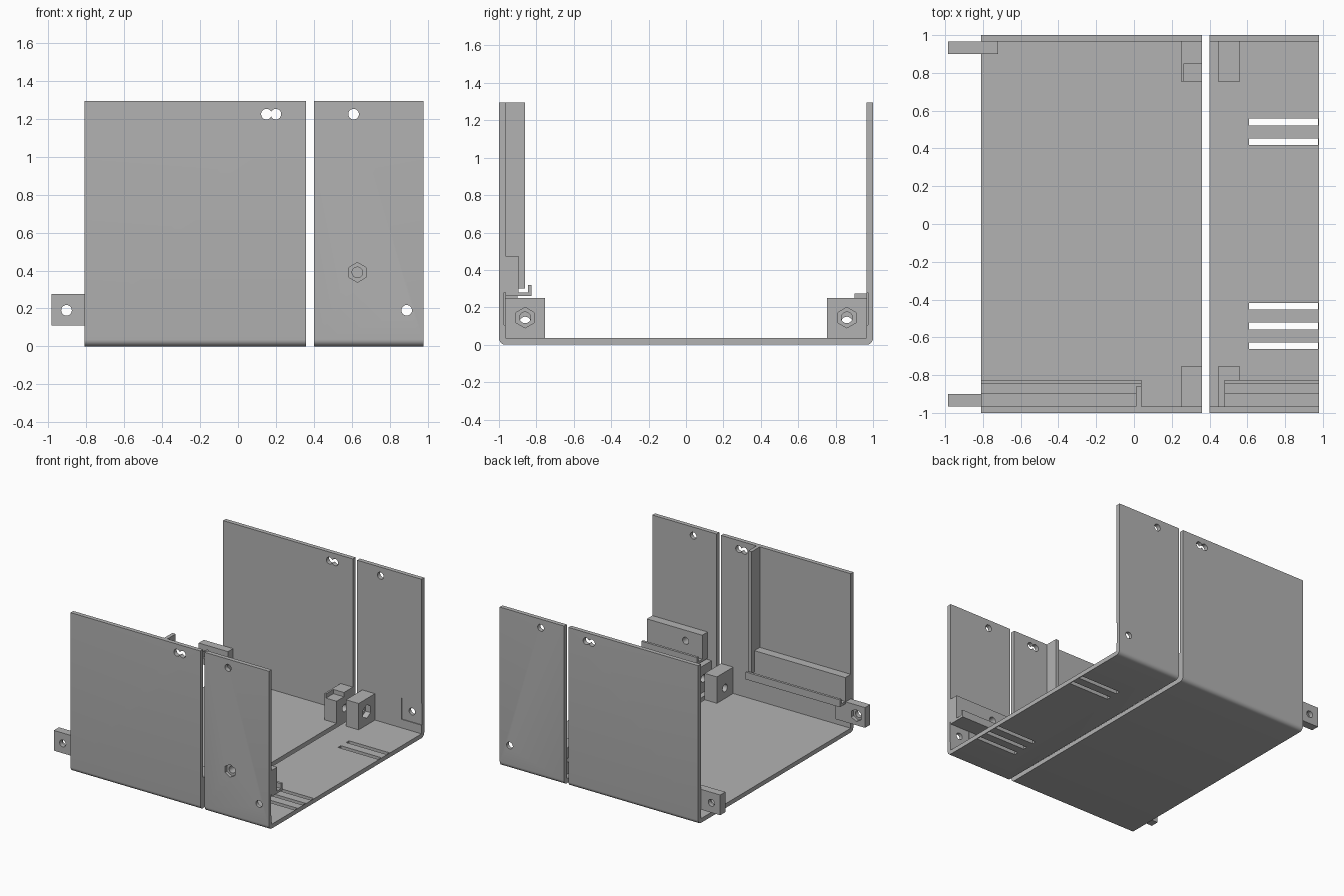
import bpy, bmesh, math
from mathutils import Matrix, Vector

cube = bpy.data.objects.get("Cube")
if cube:
    bpy.data.objects.remove(cube, do_unlink=True)

grey = bpy.data.materials.new("plain grey")
grey.use_nodes = True
COLOUR = (0.45, 0.45, 0.45, 1)
grey.diffuse_color = COLOUR
grey.node_tree.nodes["Principled BSDF"].inputs["Base Color"].default_value = COLOUR

T = 0.035      # sheet thickness
H = 1.295      # wall height


def make(name, bm):
    bmesh.ops.recalc_face_normals(bm, faces=bm.faces)
    me = bpy.data.meshes.new(name)
    bm.to_mesh(me)
    bm.free()
    me.materials.append(grey)
    ob = bpy.data.objects.new(name, me)
    bpy.context.collection.objects.link(ob)
    return ob


def extrude_x(name, profile, x0, x1):
    """Sweep a closed (y, z) profile along x."""
    bm = bmesh.new()
    face = bm.faces.new([bm.verts.new((x0, y, z)) for y, z in profile])
    ext = bmesh.ops.extrude_face_region(bm, geom=[face])
    verts = [g for g in ext["geom"] if isinstance(g, bmesh.types.BMVert)]
    bmesh.ops.translate(bm, verts=verts, vec=(x1 - x0, 0, 0))
    return make(name, bm)


def box(name, x, y, z):
    y = sorted(y)
    return extrude_x(name, [(y[0], z[0]), (y[1], z[0]), (y[1], z[1]), (y[0], z[1])], *x)


def rod(axis, centre, radius, depth, sides=24):
    """Cutter cylinder or hexagonal prism along x or y."""
    bm = bmesh.new()
    direction = Vector((1, 0, 0)) if axis == "x" else Vector((0, 1, 0))
    turn = direction.to_track_quat("Z", "Y").to_matrix().to_4x4()
    bmesh.ops.create_cone(bm, cap_ends=True, segments=sides, radius1=radius, radius2=radius,
                          depth=depth, matrix=Matrix.Translation(centre) @ turn)
    return make("cutter", bm)


def cut(ob, cutters):
    """Subtract each cutter, bake the result and drop the cutters."""
    for c in cutters:
        mod = ob.modifiers.new("cut", "BOOLEAN")
        mod.operation, mod.solver, mod.object = "DIFFERENCE", "EXACT", c
    bpy.context.view_layer.update()
    dg = bpy.context.evaluated_depsgraph_get()
    me = bpy.data.meshes.new_from_object(ob.evaluated_get(dg))
    ob.modifiers.clear()
    ob.data = me
    for c in cutters:
        bpy.data.objects.remove(c, do_unlink=True)


def smooth(ob):
    bpy.ops.object.select_all(action="DESELECT")
    ob.select_set(True)
    bpy.context.view_layer.objects.active = ob
    bpy.ops.object.shade_smooth_by_angle(angle=math.radians(35))


# U-shaped sheet profile with rounded outer bends
R = 0.035
bend = [(1 - R + R * math.sin(a), R - R * math.cos(a))
        for a in (i * math.pi / 12 for i in range(7))]
half = bend + [(1, H), (1 - T, H), (1 - T, T)]
u_profile = half + [(-y, z) for y, z in reversed(half)]
wide_tray = extrude_x("wide_tray", u_profile, -0.81, 0.36)
narrow_tray = extrude_x("narrow_tray", u_profile, 0.40, 0.98)

# Wide tray: overlapping screw holes near the top
cut(wide_tray, [rod("y", (x, 0, 1.225), 0.028, 3) for x in (0.15, 0.20)])

# Narrow tray: screw holes, tab pockets, nut seat and floor vents
cutters = [rod("y", (0.61, 0, 1.225), 0.028, 3), rod("y", (0.89, 0, 0.19), 0.028, 3)]
for s in (-1, 1):
    cutters.append(box("cutter", (0.80, 1.1), (s * 0.9, s * 0.972), (0.105, 0.28)))
for y in (0.54, 0.435, -0.435, -0.54, -0.645):
    cutters.append(box("cutter", (0.61, 0.975), (y - 0.018, y + 0.018), (-0.1, 0.1)))
cutters.append(rod("y", (0.63, -1, 0.39), 0.052, 0.05, 6))
cutters.append(rod("y", (0.63, -0.95, 0.39), 0.028, 0.3))
cut(narrow_tray, cutters)
smooth(wide_tray)
smooth(narrow_tray)

# Board rails inside the front wall: thick backing, shelf and upturned lip
rail = [(-0.966, 0.26), (-0.825, 0.26), (-0.825, 0.32), (-0.845, 0.32),
        (-0.845, 0.28), (-0.895, 0.28), (-0.895, 0.475), (-0.966, 0.475)]
extrude_x("wide_board_rail", rail, -0.81, 0.04)
narrow_rail = extrude_x("narrow_board_rail", rail, 0.48, 0.98)
cut(narrow_rail, [rod("y", (0.63, -0.95, 0.39), 0.028, 0.3)])
smooth(narrow_rail)
box("board_stop_rib", (0.01, 0.04), (-0.966, -0.86), (0.30, H))

# Floor brackets beside the seam, and side tabs, on both walls
for s, place in ((-1, "front"), (1, "back")):
    y = s * 0.86
    wide = box(place + "_wide_bracket", (0.25, 0.36), (s * 0.755, s * 0.966), (T - 0.001, 0.25))
    holes = [rod("x", (0.3, y, 0.12), 0.03, 0.4)]
    if s > 0:
        holes.append(box("cutter", (0.265, 0.4), (0.7, 0.85), (0.215, 0.3)))
    cut(wide, holes)
    smooth(wide)

    narrow = box(place + "_narrow_bracket", (0.445, 0.56), (s * 0.755, s * 0.966), (T - 0.001, 0.25))
    cut(narrow, [rod("x", (0.5, y, 0.145), 0.03, 0.4), rod("x", (0.56, y, 0.145), 0.055, 0.09, 6)])
    smooth(narrow)

    tab = box(place + "_side_tab", (-0.985, -0.72), (s * 0.90, s * 0.966), (0.11, 0.275))
    cut(tab, [rod("y", (-0.905, s * 0.93, 0.19), 0.028, 0.3),
              rod("y", (-0.905, s * 0.90, 0.19), 0.05, 0.06, 6)])
    smooth(tab)
